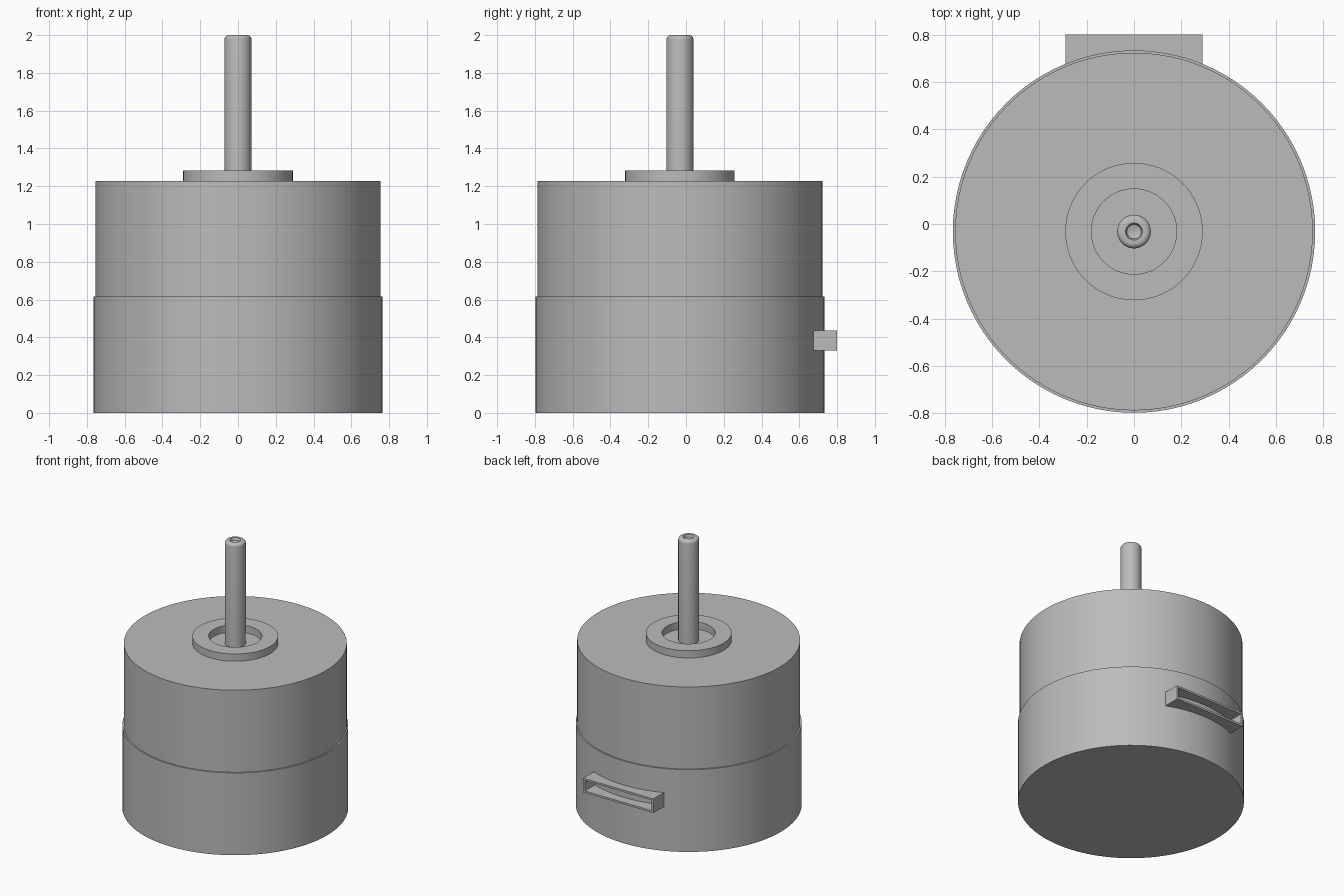
import bpy, bmesh, math
from mathutils import Matrix, Vector

cube = bpy.data.objects.get("Cube")
if cube:
    bpy.data.objects.remove(cube, do_unlink=True)

AXIS_Y = -0.032

metal = bpy.data.materials.new("grey metal")
metal.use_nodes = True
grey = (0.5, 0.5, 0.5, 1)
metal.diffuse_color = grey
metal.node_tree.nodes["Principled BSDF"].inputs["Base Color"].default_value = grey


def finish(name, bm, smooth=True):
    bmesh.ops.remove_doubles(bm, verts=bm.verts, dist=1e-5)
    bmesh.ops.recalc_face_normals(bm, faces=bm.faces)
    mesh = bpy.data.meshes.new(name)
    bm.to_mesh(mesh)
    bm.free()
    mesh.materials.append(metal)
    obj = bpy.data.objects.new(name, mesh)
    bpy.context.collection.objects.link(obj)
    if smooth:
        bpy.ops.object.select_all(action='DESELECT')
        obj.select_set(True)
        bpy.context.view_layer.objects.active = obj
        bpy.ops.object.shade_smooth_by_angle(angle=math.radians(30))
    return obj


def lathe(name, profile, steps=96):
    """Turn an (r, z) profile around the motor axis."""
    bm = bmesh.new()
    verts = [bm.verts.new((r, AXIS_Y, z)) for r, z in profile]
    edges = [bm.edges.new(pair) for pair in zip(verts, verts[1:])]
    bmesh.ops.spin(bm, geom=verts + edges, cent=(0, AXIS_Y, 0), axis=(0, 0, 1),
                   angle=math.tau, steps=steps, use_merge=True)
    return finish(name, bm)


# Housing: slightly wider lower can and upper can
lathe("lower_housing", [(0, 0), (0.765, 0), (0.765, 0.615), (0, 0.615)])
lathe("upper_housing", [(0, 0.6), (0.755, 0.6), (0.755, 1.228), (0, 1.228)])

# Raised ring with a recessed centre
lathe("bearing_boss", [(0.18, 1.22), (0.29, 1.22), (0.29, 1.282), (0.18, 1.282), (0.18, 1.22)])

# Shaft with rounded rim and a centre-drilled end
R, FILLET = 0.071, 0.022
rim = [(R - FILLET + FILLET * math.cos(a), 2 - FILLET + FILLET * math.sin(a))
       for a in (math.pi / 2 * i / 5 for i in range(6))]
lathe("shaft", [(0, 1.2), (R, 1.2)] + rim + [(0.036, 2), (0.03, 1.982), (0, 1.97)], 48)

# Open rectangular connector socket whose walls run into the housing
bm = bmesh.new()
box = Matrix.LocRotScale(Vector((0, 0.72, 0.382)), None, Vector((0.58, 0.16, 0.106)))
bmesh.ops.create_cube(bm, size=1, matrix=box)
ends = [f for f in bm.faces if abs(f.normal.y) > 0.9]
bmesh.ops.inset_individual(bm, faces=ends, thickness=0.02)
loops = [e for f in ends for e in f.edges]
bmesh.ops.delete(bm, geom=ends, context='FACES_ONLY')
bmesh.ops.bridge_loops(bm, edges=loops)
finish("connector_socket", bm, smooth=False)
